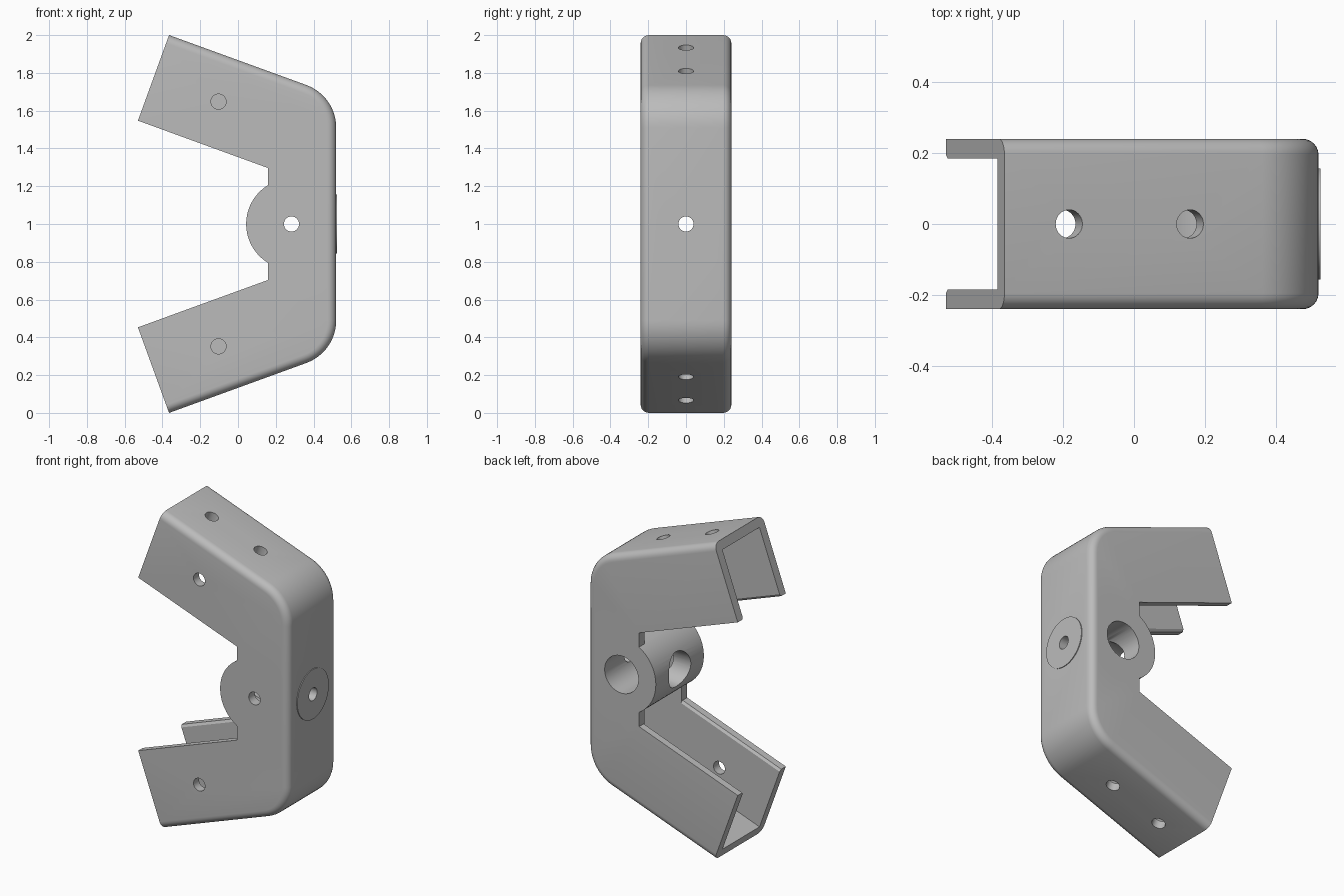
import bpy, bmesh
from math import radians, sin, cos, pi, acos
from mathutils import Vector, Matrix

cube = bpy.data.objects.get("Cube")
if cube:
    bpy.data.objects.remove(cube)

HALF_W, WALL, DEPTH, R = 0.24, 0.057, 0.482, 0.24
TILT = radians(20)
ALONG = Vector((cos(TILT), 0, -sin(TILT)))      # upper arm, tip to corner
OUT = Vector((sin(TILT), 0, cos(TILT)))         # upper arm, outward
TIP = Vector((-0.365, 0, 2.0))
BEND = Vector((0.28, 0, 1.51))                  # centre of the upper bend
HUB = Vector((0.283, 0, 1.0))

grey = bpy.data.materials.new("light grey")
grey.use_nodes = True
grey.diffuse_color = (0.5, 0.5, 0.5, 1)
grey.node_tree.nodes["Principled BSDF"].inputs["Base Color"].default_value = (0.5, 0.5, 0.5, 1)


def flip(p):
    """Mirror a point from the upper arm to the lower arm."""
    return Vector((p.x, p.y, 2 - p.z))


def finish(bm, name):
    bmesh.ops.recalc_face_normals(bm, faces=bm.faces)
    mesh = bpy.data.meshes.new(name)
    bm.to_mesh(mesh)
    bm.free()
    mesh.materials.append(grey)
    ob = bpy.data.objects.new(name, mesh)
    bpy.context.collection.objects.link(ob)
    return ob


def prism(points, half):
    """Extrude a side profile to both sides of y = 0."""
    bm = bmesh.new()
    face = bm.faces.new([bm.verts.new((p.x, -half, p.z)) for p in points])
    new = bmesh.ops.extrude_face_region(bm, geom=[face])["geom"]
    verts = [v for v in new if isinstance(v, bmesh.types.BMVert)]
    bmesh.ops.translate(bm, verts=verts, vec=(0, 2 * half, 0))
    return bm


def rod(name, start, end, radius, sides=48):
    start, end = Vector(start), Vector(end)
    axis = end - start
    bm = bmesh.new()
    turn = axis.to_track_quat('Z', 'Y').to_matrix().to_4x4()
    bmesh.ops.create_cone(bm, cap_ends=True, segments=sides, radius1=radius, radius2=radius,
                          depth=axis.length, matrix=Matrix.Translation((start + end) / 2) @ turn)
    return finish(bm, name)


def combine(target, tool, operation):
    mod = target.modifiers.new("shape", 'BOOLEAN')
    mod.operation, mod.solver, mod.object = operation, 'EXACT', tool
    bpy.context.view_layer.objects.active = target
    bpy.ops.object.modifier_apply(modifier=mod.name)
    bpy.data.objects.remove(tool)


def outer_line(radius, extra):
    """Outer edge of the bracket, from upper tip to lower tip."""
    start = TIP - OUT * (R - radius) - ALONG * extra
    upper = [start]
    for i in range(13):
        a = (pi / 2 - TILT) * (1 - i / 12)
        upper.append(BEND + radius * Vector((cos(a), 0, sin(a))))
    return upper + [flip(p) for p in reversed(upper)]


# Bracket body with rounded outer edges
edge_line = outer_line(R, 0)
lip_tip = TIP - OUT * DEPTH
lip_corner = Vector((0.16, 0, lip_tip.z - (0.16 - lip_tip.x) * sin(TILT) / cos(TILT)))
bm = prism(edge_line + [flip(lip_tip), flip(lip_corner), lip_corner, lip_tip], HALF_W)


def on_edge(v):
    return any(abs(v.co.x - p.x) + abs(v.co.z - p.z) < 1e-4 for p in edge_line)


rim = [e for e in bm.edges if abs(e.verts[0].co.y - e.verts[1].co.y) < 1e-4
       and all(on_edge(v) for v in e.verts)
       and not all(abs(abs(v.co.z - 1) - 1) < 1e-4 for v in e.verts)]
bmesh.ops.bevel(bm, geom=rim, offset=0.045, segments=6, profile=0.5, affect='EDGES')
bracket = finish(bm, "channel_bracket")

# Channel hollow, open towards the inner side
inner = outer_line(R - WALL, 0.1)
open_end = inner[0] - OUT * 0.6
mouth = Vector((-0.05, 0, open_end.z - 0.2))
hollow = finish(prism(inner + [flip(open_end), flip(mouth), mouth, open_end],
                      HALF_W - WALL + 0.002), "hollow_cutter")
combine(bracket, hollow, 'DIFFERENCE')

# Small chamfers on the inner lips of both arms
for side in (lambda p: p, flip):
    bm = bmesh.new()
    rings = []
    for base in (lip_tip - ALONG * 0.05, lip_corner):
        ring = []
        for half, rise in ((0.185, 0.015), (0.205, -0.015)):
            for s in (1, -1):
                p = side(base + OUT * rise)
                ring.append(bm.verts.new((p.x, s * half, p.z)))
        rings.append([ring[0], ring[1], ring[3], ring[2]])
    for ring in rings:
        bm.faces.new(ring)
    for i in range(4):
        j = (i + 1) % 4
        bm.faces.new((rings[0][i], rings[0][j], rings[1][j], rings[1][i]))
    combine(bracket, finish(bm, "lip_cutter"), 'DIFFERENCE')

# Cross tube, flattened where it meets the back web
cut = acos((0.47 - HUB.x) / HALF_W)
arc = [cut + (2 * pi - 2 * cut) * i / 48 for i in range(49)]
tube = finish(prism([HUB + HALF_W * Vector((cos(a), 0, sin(a))) for a in arc], HALF_W),
              "cross_tube")
combine(bracket, tube, 'UNION')

# Slightly raised round pad on the web
combine(bracket, rod("round_pad", (0.465, 0, 1), (0.525, 0, 1), 0.157, 64), 'UNION')

# Tube bore, screw access and small through holes
holes = [((HUB.x, -0.18, 1), (HUB.x, 0.3, 1), 0.118),
         ((-0.1, 0, 1), (HUB.x, 0, 1), 0.11),
         ((HUB.x, -0.3, 1), (HUB.x, 0, 1), 0.04),
         ((0.2, 0, 1), (0.6, 0, 1), 0.04)]
for side in (lambda p: p, flip):
    for x in (-0.183, 0.158):
        spot = TIP + ALONG * ((x - TIP.x) / cos(TILT))
        holes.append((side(spot + OUT * 0.05), side(spot - OUT * 0.12), 0.04))
    spot = Vector((-0.103, 0, 1.648))
    holes.append((side(spot + Vector((0, -0.3, 0))), side(spot), 0.04))
for start, end, radius in holes:
    combine(bracket, rod("drill", start, end, radius), 'DIFFERENCE')

bpy.ops.object.select_all(action='DESELECT')
bracket.select_set(True)
bpy.context.view_layer.objects.active = bracket
bpy.ops.object.shade_smooth_by_angle(angle=radians(30))
